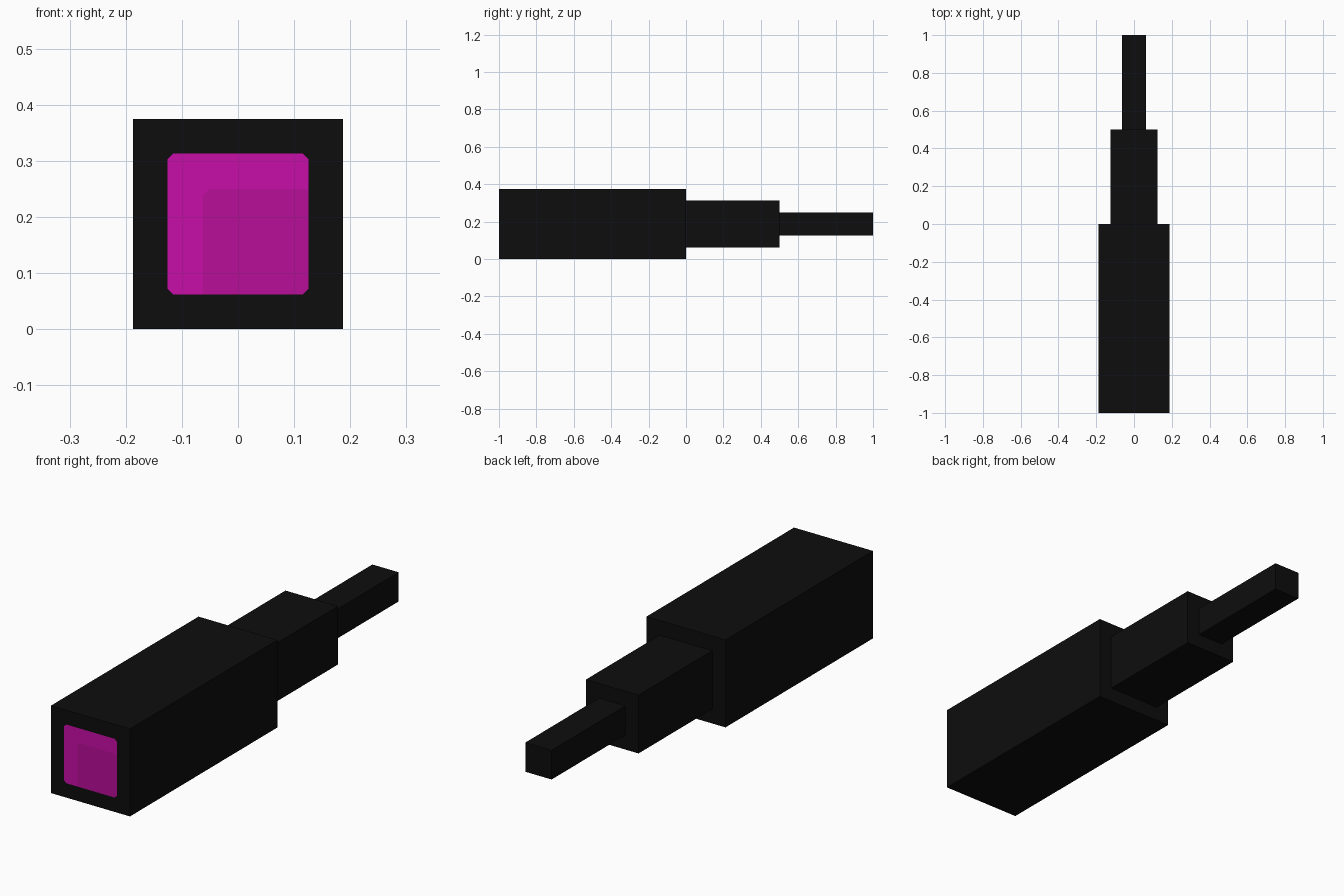
import bpy, bmesh
from mathutils import Vector, Matrix

if "Cube" in bpy.data.objects:
    bpy.data.objects.remove(bpy.data.objects["Cube"])

MID_Z = 0.1875  # height of the long axis


def material(name, rgb):
    m = bpy.data.materials.new(name)
    m.diffuse_color = (*rgb, 1)
    m.use_nodes = True
    m.node_tree.nodes["Principled BSDF"].inputs["Base Color"].default_value = m.diffuse_color
    return m


black = material("black", (0.004, 0.004, 0.004))
bright = material("bright magenta", (0.578, 0.0044, 0.392))
deep = material("deep magenta", (0.479, 0.0044, 0.314))


def box(half, y0, y1):
    bm = bmesh.new()
    bmesh.ops.create_cube(bm, size=1, matrix=Matrix.Translation((0, (y0 + y1) / 2, MID_Z))
                          @ Matrix.Diagonal((2 * half, y1 - y0, 2 * half, 1)))
    bm.normal_update()
    return bm


def finish(bm, name, mats):
    me = bpy.data.meshes.new(name)
    bm.to_mesh(me)
    bm.free()
    for m in mats:
        me.materials.append(m)
    bpy.context.collection.objects.link(bpy.data.objects.new(name, me))


def front_centre_face(bm):
    # the face closest to the middle of the front end
    middle = Vector((0, -1, MID_Z))
    return min(bm.faces, key=lambda f: (f.calc_center_median() - middle).length)


def cut(bm, faces, co, no):
    geom = faces + list({e for f in faces for e in f.edges}) + list({v for f in faces for v in f.verts})
    bmesh.ops.bisect_plane(bm, geom=geom, plane_co=co, plane_no=no)


# Main body, with the lens inset in its front end
bm = box(0.1875, -1, 0)
bmesh.ops.inset_region(bm, faces=[front_centre_face(bm)], thickness=0.0615, use_even_offset=True)

# Clip the lens corners
lens = front_centre_face(bm)
bmesh.ops.bevel(bm, geom=list(lens.verts), offset=0.011, segments=1, affect='VERTICES')
front_centre_face(bm).material_index = 1

# Cut the lens into a bright border on two sides and a deeper area
cuts = [(Vector((-0.0625, -1, 0)), Vector((1, 0, 0))),
        (Vector((0, -1, 0.25)), Vector((0, 0, -1))),
        (Vector((-0.0625, -1, 0.239)), Vector((1, 0, -1)).normalized())]
for co, no in cuts:
    cut(bm, [f for f in bm.faces if f.material_index == 1], co, no)
for f in bm.faces:
    if f.material_index == 1:
        c = f.calc_center_median()
        if all((c - co).dot(no) > 0 for co, no in cuts):
            f.material_index = 2
bm.normal_update()
finish(bm, "main_body", [black, bright, deep])

# Stepped rear sections
finish(box(0.125, 0, 0.5), "middle_section", [black])
finish(box(0.0625, 0.5, 1), "rear_tip", [black])
